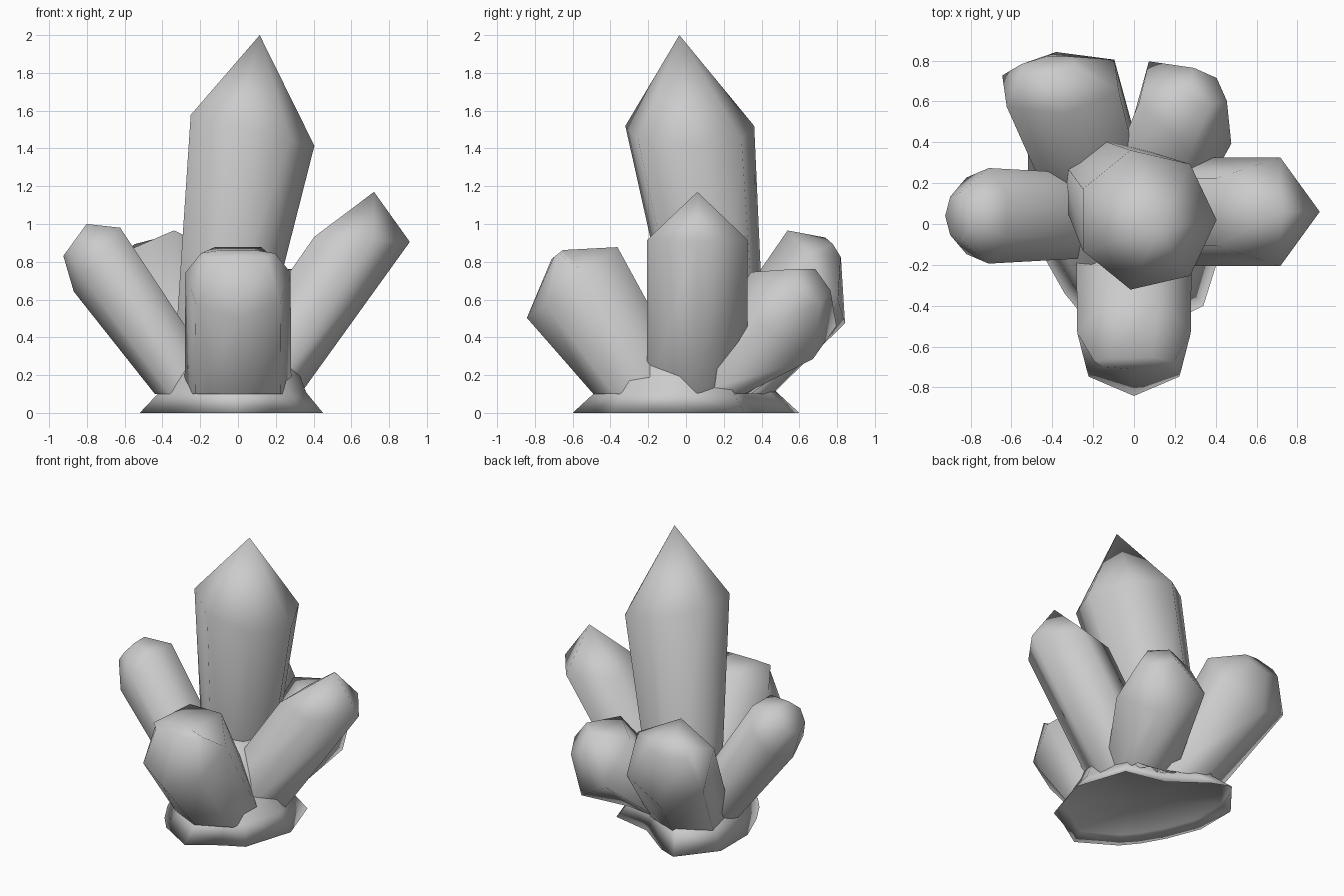
import bpy
import bmesh
from math import sin, cos, radians, tau
from mathutils import Vector

cube = bpy.data.objects.get("Cube")
if cube:
    bpy.data.objects.remove(cube, do_unlink=True)

# One stone colour
STONE = (0.6, 0.6, 0.6, 1)
stone = bpy.data.materials.new("grey_stone")
stone.use_nodes = True
stone.diffuse_color = STONE
bsdf = stone.node_tree.nodes["Principled BSDF"]
bsdf.inputs["Base Color"].default_value = STONE
bsdf.inputs["Roughness"].default_value = 0.8


def ring(centre, heading, tilt, along, across, sides):
    """Polygon leaning towards its heading; the first corner is the lowest."""
    h, t = radians(heading), radians(tilt)
    v = Vector((cos(h) * cos(t), sin(h) * cos(t), -sin(t))) * along
    u = Vector((-sin(h), cos(h), 0)) * across
    turns = [tau * k / sides for k in range(sides)]
    return [Vector(centre) + v * cos(a) + u * sin(a) for a in turns]


def loft(name, rings):
    """Skin rings in order and close the last one."""
    bm = bmesh.new()
    loops = [[bm.verts.new(p) for p in r] for r in rings]
    n = len(loops[0])
    for low, high in zip(loops, loops[1:]):
        for k in range(n):
            j = (k + 1) % n
            bm.faces.new((low[k], low[j], high[j], high[k]))
    bm.faces.new(loops[-1])
    bmesh.ops.remove_doubles(bm, verts=bm.verts, dist=0.001)
    mesh = bpy.data.meshes.new(name)
    bm.to_mesh(mesh)
    bm.free()
    mesh.materials.append(stone)
    mesh.shade_smooth()
    obj = bpy.data.objects.new(name, mesh)
    bpy.context.collection.objects.link(obj)


def crystal(name, heading, tilt, sides, foot, foot_r, shoulder, size, tip, tip_size):
    """Level foot inside the base, leaning shoulder, then a point or a blunt end."""
    loft(name, [
        ring((*foot, .1), heading, 0, foot_r, foot_r, sides),
        ring(shoulder, heading, tilt, *size, sides),
        ring(tip, heading, tilt, *tip_size, sides),
    ])


# Tall centre crystal with a sharp point
crystal("centre_crystal", 0, 14, 7, (-.15, .21), .22,
        (.06, .02, 1.5), (.355, .35), (.115, -.035, 2), (0, 0))
# Pointed crystal on the left
crystal("left_crystal", 0, 3, 5, (.05, .06), .28,
        (.63, .06, .92), (.28, .28), (.72, .06, 1.17), (0, 0))
# Blunt crystals around the rest
crystal("front_crystal", -90, 38, 7, (0, -.2), .29,
        (0, -.59, .7), (.32, .285), (0, -.68, .84), (.04, .2))
crystal("right_crystal", 180, 54, 7, (-.23, .04), .21,
        (-.74, .04, .82), (.22, .24), (-.86, .04, .92), (.11, .12))
crystal("back_right_crystal", 98, 58, 6, (-.18, .2), .26,
        (-.36, .69, .72), (.29, .32), (-.42, .78, .86), (.08, .15))
crystal("back_left_crystal", 45, 58, 5, (.06, .14), .24,
        (.24, .56, .54), (.3, .3), (.36, .67, .68), (.12, .12))

# Rocky base: recessed underside, flared rim, narrow waist, hidden core
rim = [(.45, -.05), (.34, -.4), (.2, -.47), (0, -.6), (-.25, -.45), (-.34, -.34),
       (-.43, -.18), (-.52, .05), (-.52, .35), (-.32, .6), (-.19, .55), (.05, .37), (.33, .31)]
levels = [(.05, 0), (.05, .9), (0, 1), (.11, .8), (.35, .6), (.55, .3)]
loft("rocky_base", [[Vector((x * s, y * s, z)) for x, y in rim] for z, s in levels])
